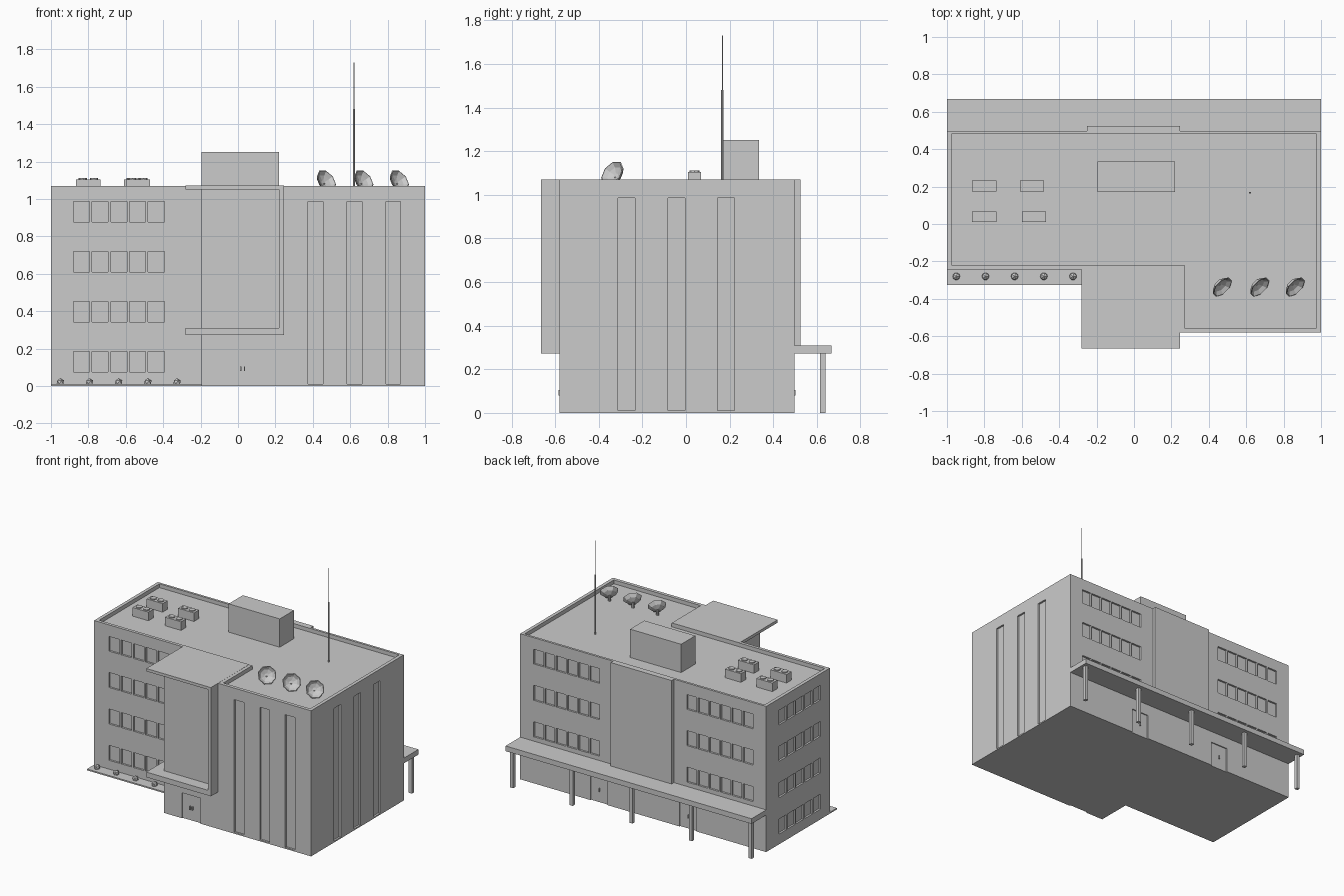
import bpy, bmesh, math
from mathutils import Vector, Matrix

if "Cube" in bpy.data.objects:
    bpy.data.objects.remove(bpy.data.objects["Cube"])


def finish(name, bm):
    bmesh.ops.recalc_face_normals(bm, faces=bm.faces[:])
    me = bpy.data.meshes.new(name)
    bm.to_mesh(me)
    bm.free()
    ob = bpy.data.objects.new(name, me)
    bpy.context.collection.objects.link(ob)
    return ob


def add_box(bm, x0, x1, y0, y1, z0, z1):
    m = (Matrix.Translation(((x0 + x1) / 2, (y0 + y1) / 2, (z0 + z1) / 2))
         @ Matrix.Diagonal((x1 - x0, y1 - y0, z1 - z0, 1)))
    bmesh.ops.create_cube(bm, size=1, matrix=m)


def box(name, *dims):
    bm = bmesh.new()
    add_box(bm, *dims)
    return finish(name, bm)


def add_prism(bm, pts, z0, z1):
    f = bm.faces.new([bm.verts.new((x, y, z0)) for x, y in pts])
    ext = bmesh.ops.extrude_face_region(bm, geom=[f])
    bmesh.ops.translate(bm, vec=(0, 0, z1 - z0),
                        verts=[v for v in ext["geom"] if isinstance(v, bmesh.types.BMVert)])


def add_cylinder(bm, x, y, z0, z1, r, n):
    bmesh.ops.create_cone(bm, cap_ends=True, segments=n, radius1=r, radius2=r, depth=z1 - z0,
                          matrix=Matrix.Translation((x, y, (z0 + z1) / 2)))


TOP, ROOF, BACK, LEFT_FRONT, FRONT = 1.07, 1.042, 0.497, -0.243, -0.58
D = 0.014  # recess depth

# Main building: L-shaped block
bm = bmesh.new()
add_prism(bm, [(-1, BACK), (-1, LEFT_FRONT), (-0.195, LEFT_FRONT), (-0.195, FRONT),
               (1, FRONT), (1, BACK)], 0, TOP)
building = finish("building", bm)

# Cutter: sunken roof, windows, strip windows and doors
bm = bmesh.new()
add_prism(bm, [(-0.975, 0.48), (-0.975, -0.22), (0.27, -0.22), (0.27, -0.555),
               (0.975, -0.555), (0.975, 0.48)], ROOF, 1.2)
rows = [(0.075, 0.185), (0.342, 0.452), (0.61, 0.72), (0.877, 0.985)]
for r, (z0, z1) in enumerate(rows):
    for i in range(5):
        x = -0.88 + i * 0.1
        add_box(bm, x, x + 0.086, LEFT_FRONT - 0.1, LEFT_FRONT + D, z0, z1)
        y = -0.135 + i * 0.099
        add_box(bm, -1.1, -1 + D, y, y + 0.085, z0, z1)
    if r:
        for i in range(6):
            x = 0.355 + i * 0.0915
            for a in (x, -x - 0.079):
                add_box(bm, a, a + 0.079, BACK - D, BACK + 0.1, z0, z1)
for x in (0.375, 0.583, 0.79):
    add_box(bm, x, x + 0.08, FRONT - 0.1, FRONT + D, 0.01, 0.985)
for y in (-0.312, -0.083, 0.145):
    add_box(bm, 1 - D, 1.1, y, y + 0.078, 0.01, 0.985)
add_box(bm, -0.05, 0.10, FRONT - 0.1, FRONT + 0.008, -0.1, 0.187)
for x in (-0.435, 0.29):
    add_box(bm, x, x + 0.14, BACK - 0.008, BACK + 0.1, -0.1, 0.187)
cutter = finish("cutter", bm)
cutter.hide_render = True
mod = building.modifiers.new("openings", "BOOLEAN")
mod.operation, mod.solver, mod.object = "DIFFERENCE", "EXACT", cutter
bpy.context.view_layer.objects.active = building
bpy.ops.object.modifier_apply(modifier=mod.name)
bpy.data.objects.remove(cutter)

# Door handles
bm = bmesh.new()
for x in (0.012, 0.032):
    add_box(bm, x, x + 0.006, FRONT - 0.004, FRONT + 0.01, 0.08, 0.105)
for x in (-0.37, 0.355):
    add_box(bm, x, x + 0.006, BACK - 0.01, BACK + 0.004, 0.08, 0.105)
finish("door_handles", bm)

# Front C-shaped frame, open to the left
box("frame_top", -0.28, 0.245, -0.665, -0.22, 1.05, TOP + 0.001)
box("frame_bottom", -0.28, 0.245, -0.665, LEFT_FRONT + 0.01, 0.272, 0.31)
box("frame_side", 0.22, 0.245, -0.665, FRONT + 0.01, 0.31, 1.05)

# Back bay, canopy and posts
box("back_bay", -0.25, 0.245, 0.485, 0.524, 0.30, TOP)
box("back_canopy", -1, 1, BACK - 0.005, 0.667, 0.272, 0.31)
for i in range(5):
    x = -0.97 + i * 0.485
    box("canopy_post", x - 0.0125, x + 0.0125, 0.615, 0.64, 0, 0.275)

# Planting bed with shrubs
box("planting_bed", -1, -0.195, -0.325, LEFT_FRONT + 0.005, 0, 0.01)
for i in range(5):
    bm = bmesh.new()
    bmesh.ops.create_icosphere(bm, subdivisions=1, radius=0.022,
                               matrix=Matrix.Translation((-0.95 + i * 0.156, -0.28, 0.02)))
    bmesh.ops.bisect_plane(bm, geom=bm.verts[:] + bm.edges[:] + bm.faces[:],
                           plane_co=(0, 0, 0.005), plane_no=(0, 0, -1), clear_outer=True)
    finish("shrub", bm)

# Rooftop penthouse and air conditioners
box("penthouse", -0.195, 0.22, 0.17, 0.335, ROOF - 0.005, 1.25)
for x, y in ((-0.865, 0.175), (-0.61, 0.175), (-0.865, 0.01), (-0.60, 0.01)):
    bm = bmesh.new()
    add_box(bm, x, x + 0.13, y, y + 0.058, ROOF - 0.003, 1.105)
    for k in (0.035, 0.095):
        add_cylinder(bm, x + k, y + 0.029, 1.1, 1.112, 0.022, 8)
    finish("air_conditioner", bm)

# Antenna mast
bm = bmesh.new()
add_cylinder(bm, 0.62, 0.167, ROOF - 0.003, 1.48, 0.0055, 8)
add_cylinder(bm, 0.62, 0.167, 1.48, 1.73, 0.0025, 8)
finish("antenna", bm)

# Satellite dishes: eight-sided bowls facing front right and upwards
aim = Vector((1, -1, 0.8)).to_track_quat("Z", "Y").to_matrix().to_4x4()
for x in (0.468, 0.668, 0.858):
    bm = bmesh.new()
    outline = ((0.014, -0.028), (0.045, -0.015), (0.065, 0.008),
               (0.060, 0.010), (0.042, -0.008), (0.014, -0.018))
    loops = [[bm.verts.new((r * math.cos(a), r * math.sin(a), z))
              for a in [math.tau * (k + 0.5) / 8 for k in range(8)]] for r, z in outline]
    for a, b in zip(loops, loops[1:]):
        for k in range(8):
            bm.faces.new((a[k], a[k - 1], b[k - 1], b[k]))
    bm.faces.new(loops[0])
    bm.faces.new(loops[-1])
    bmesh.ops.transform(bm, matrix=Matrix.Translation((x, -0.333, 1.095)) @ aim, verts=bm.verts)
    add_cylinder(bm, x - 0.014, -0.319, ROOF - 0.003, 1.082, 0.01, 8)
    finish("satellite_dish", bm)
